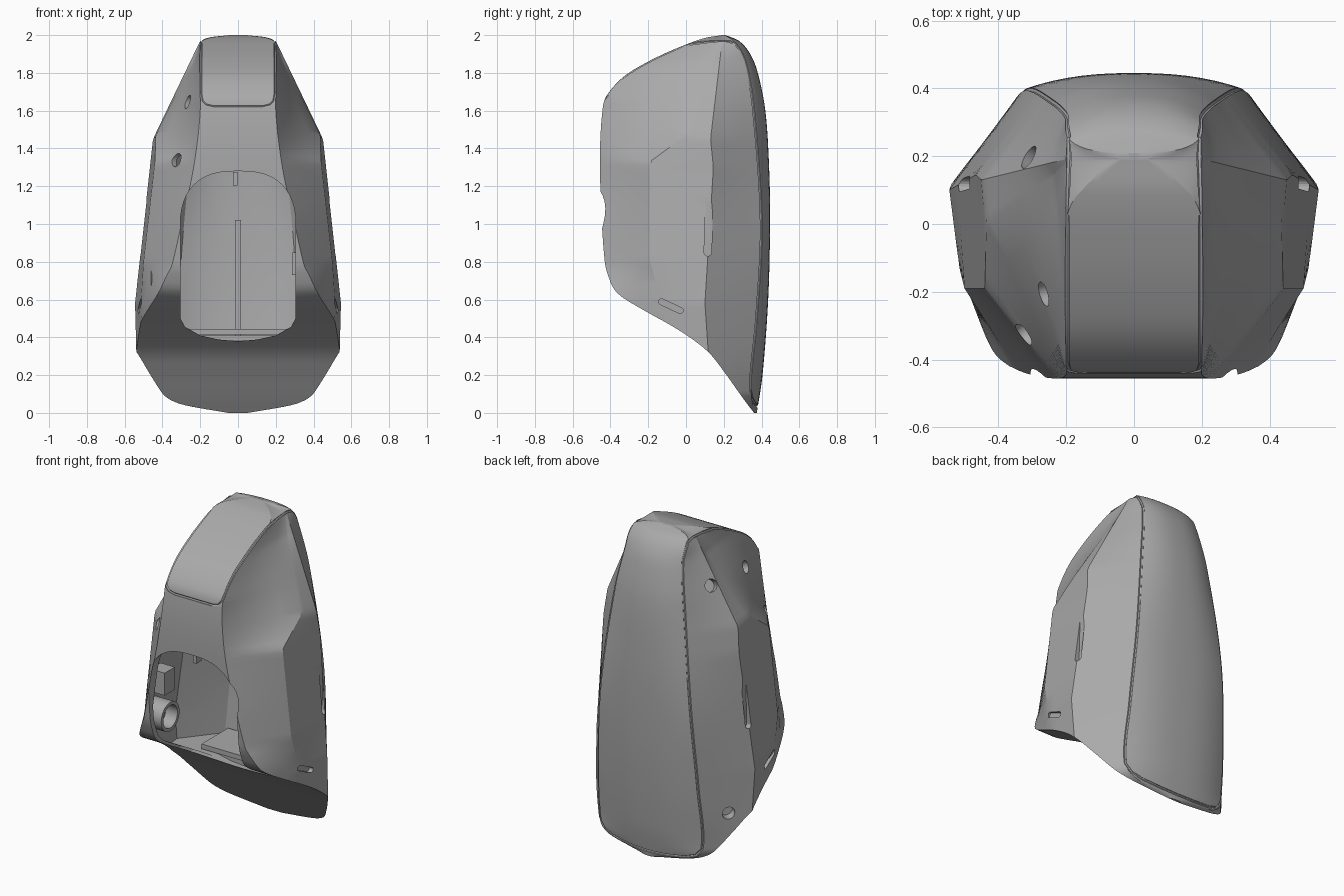
import bpy, bmesh, math
from mathutils import Vector

if "Cube" in bpy.data.objects:
    bpy.data.objects.remove(bpy.data.objects["Cube"], do_unlink=True)

grey = bpy.data.materials.new("mid_grey")
grey.use_nodes = True
GREY = (0.4, 0.4, 0.4, 1)
grey.diffuse_color = GREY
grey.node_tree.nodes["Principled BSDF"].inputs["Base Color"].default_value = GREY


def curve(*knots, smooth=True):
    """Interpolator through (z, value) knots."""
    def slope(i):
        a, b = knots[max(i - 1, 0)], knots[min(i + 1, len(knots) - 1)]
        return (b[1] - a[1]) / (b[0] - a[0])

    def f(z):
        i = max(j for j in range(len(knots) - 1) if knots[j][0] <= z or j == 0)
        (z0, v0), (z1, v1) = knots[i], knots[i + 1]
        h = z1 - z0
        t = min(max((z - z0) / h, 0), 1)
        if not smooth:
            return v0 + (v1 - v0) * t
        s = t * t * (3 - 2 * t)
        return (v0 + (v1 - v0) * s + h * slope(i) * t * (1 - t) ** 2
                - h * slope(i + 1) * t * t * (1 - t))
    return f


# Profiles by height: front and back outline, panel corner, side ridges
front_y = curve((0, .36), (.08, .3), (.22, .2), (.32, .12), (.4, .02), (.475, -.1), (.53, -.2),
                (.63, -.36), (.72, -.41), (.8, -.43), (1.1, -.45), (1.4, -.455), (1.62, -.44),
                (1.68, -.42), (1.78, -.33), (1.86, -.2), (1.93, -.05), (1.985, .1), (2, .19))
back_y = curve((0, .375), (.2, .405), (.6, .435), (1, .445), (1.3, .44), (1.6, .42),
               (1.8, .38), (1.9, .34), (1.97, .28), (2, .21))
panel_y = curve((0, .36), (.1, .345), (.2, .345), (.5, .375), (1, .4), (1.6, .36),
                (1.8, .33), (1.9, .3), (1.97, .25), (2, .205))
panel_x = curve((0, .05), (.05, .28), (.12, .35), (.5, .345), (1, .31), (1.6, .24),
                (1.85, .2), (1.97, .19), (1.99, .14), (2, .04))
rear_x = curve((0, .53), (.58, .545), (1.45, .45), (1.7, .33), (1.97, .2), (2, .05), smooth=False)
rear_y = curve((0, .14), (.58, .1), (1.3, .145), (1.45, .13), (2, .195), smooth=False)
fore_x = curve((0, .5), (.58, .515), (.8, .5), (1.33, .44), (1.47, .435), (1.7, .32),
               (1.86, .235), (1.97, .198), (2, .045), smooth=False)
fore_y = curve((0, -.1), (.58, -.13), (.8, -.19), (1.33, -.19), (1.47, 0), (2, .192), smooth=False)
ridge_x = curve((0, .4), (.6, .4), (.8, .345), (1, .3), (1.3, .235), (1.6, .2), (1.95, .2),
                (1.975, .18), (1.99, .13), (2, .04))


def section(z, d):
    """Half outline from back centre to front centre, moved in by d."""
    yf, yb, px, py = front_y(z) + d, back_y(z) - d, panel_x(z), panel_y(z) - d
    corners = [(0, yb)]
    corners += [(px * i / 8, yb - (yb - py) * (i / 8) ** 2.5) for i in range(1, 9)]
    for end in ((rear_x(z), rear_y(z)), (fore_x(z), fore_y(z)),
                (ridge_x(z), yf if z > .75 else -.43)):
        a = corners[-1]
        corners += [(a[0] + (end[0] - a[0]) * i / 4, a[1] + (end[1] - a[1]) * i / 4)
                    for i in range(1, 5)]
    out = []
    for i, p in enumerate(corners):
        if p[1] < yf and i:
            a = out[-1]
            t = 0 if a[1] - p[1] < 1e-6 else max(0, (a[1] - yf) / (a[1] - p[1]))
            p = (a[0] + (p[0] - a[0]) * t, yf)
        out.append(p)
    last = out[-1][0]
    out += [(last * (1 - i / 6), yf) for i in range(1, 7)]
    k = 1 - d / .45
    return [(x * k, y) for x, y in out]


def finish(name, bm, angle=20):
    bmesh.ops.recalc_face_normals(bm, faces=bm.faces)
    mesh = bpy.data.meshes.new(name)
    bm.to_mesh(mesh)
    bm.free()
    mesh.materials.append(grey)
    ob = bpy.data.objects.new(name, mesh)
    bpy.context.scene.collection.objects.link(ob)
    return ob


def loft(name, heights, d=0):
    bm = bmesh.new()
    rings = []
    for z in heights:
        half = section(z, d)
        ring = half + [(-x, y) for x, y in half[-2:0:-1]]
        rings.append([bm.verts.new((x, y, z)) for x, y in ring])
    n = len(rings[0])
    for a, b in zip(rings, rings[1:]):
        for i in range(n):
            j = (i + 1) % n
            bm.faces.new((a[i], a[j], b[j], b[i]))
    bm.faces.new(rings[0])
    bm.faces.new(rings[-1])
    bmesh.ops.remove_doubles(bm, verts=bm.verts, dist=1e-4)
    bmesh.ops.dissolve_degenerate(bm, edges=bm.edges, dist=1e-5)
    bmesh.ops.triangulate(bm, faces=[f for f in bm.faces if len(f.verts) > 3])
    return finish(name, bm)


def prism(name, outline, axis, start, depth):
    """Extrude a flat outline along y or x."""
    bm = bmesh.new()
    put = (lambda u, v: (u, start, v)) if axis == "y" else (lambda u, v: (start, u, v))
    face = bm.faces.new([bm.verts.new(put(u, v)) for u, v in outline])
    geo = bmesh.ops.extrude_face_region(bm, geom=[face])["geom"]
    move = Vector((0, depth, 0)) if axis == "y" else Vector((depth, 0, 0))
    bmesh.ops.translate(bm, vec=move, verts=[g for g in geo if isinstance(g, bmesh.types.BMVert)])
    return finish(name, bm)


def box(name, centre, size):
    x, y, z = centre
    w, h = size[0] / 2, size[2] / 2
    return prism(name, [(x - w, z - h), (x + w, z - h), (x + w, z + h), (x - w, z + h)],
                 "y", y - size[1] / 2, size[1])


def rod(name, centre, direction, radius, length):
    bm = bmesh.new()
    bmesh.ops.create_cone(bm, cap_ends=True, segments=32, radius1=radius, radius2=radius, depth=length)
    rot = Vector(direction).to_track_quat("Z", "Y").to_matrix()
    bmesh.ops.rotate(bm, verts=bm.verts, matrix=rot)
    bmesh.ops.translate(bm, verts=bm.verts, vec=centre)
    return finish(name, bm)


def slot_outline(y, z, length, width, tilt):
    pts = []
    for i in range(16):
        a = 2 * math.pi * (i + .5) / 16
        u = math.copysign(length / 2 - width / 2, math.cos(a)) + math.cos(a) * width / 2
        v = math.sin(a) * width / 2
        pts.append((y + u * math.cos(tilt) - v * math.sin(tilt), z + u * math.sin(tilt) + v * math.cos(tilt)))
    return pts


def cut(target, cutter):
    cutter.hide_render = True
    mod = target.modifiers.new("cut", "BOOLEAN")
    mod.operation, mod.solver, mod.object = "DIFFERENCE", "EXACT", cutter
    bpy.context.view_layer.objects.active = target
    bpy.ops.object.modifier_apply(modifier=mod.name)
    bpy.data.objects.remove(cutter, do_unlink=True)


# Outer housing, with rows crowded towards both ends
rows = [1 - math.cos(math.pi * i / 110) for i in range(111)]
housing = loft("housing", rows)

# Hollow inside and front opening
cut(housing, loft("cavity", [.41 + 1.09 * i / 40 for i in range(41)], .035))
arch = [(.305 * math.copysign(abs(math.cos(a)) ** .75, math.cos(a)), 1 + .28 * math.sin(a) ** .9)
        for a in [math.pi * i / 24 for i in range(25)]]
sill = [(-.305, .5), (-.28, .455), (-.2, .41), (-.1, .388), (0, .38),
        (.1, .388), (.2, .41), (.28, .455), (.305, .5)]
cut(housing, prism("opening", arch + sill, "y", -.6, .68))

# Screw holes on the right side
for spot, direction in (((-.275, -.21, 1.65), (-.9, -.3, .4)), ((-.33, -.33, 1.34), (-.78, -.6, .2)),
                        ((-.315, .2, 1.7), (-.75, .5, .45)), ((-.455, .23, .33), (-.76, .65, 0))):
    cut(housing, rod("screw_hole", spot, direction, .037, .12))

# Recessed slots on both sides
for s in (-1, 1):
    cut(housing, prism("grip_slot", slot_outline(.12, .995, .33, .04, math.radians(88)), "x", s * .485, s * .1))
    cut(housing, prism("lower_slot", slot_outline(-.08, .565, .14, .032, math.radians(-25)), "x", s * .5, s * .1))

# Groove around the panel that wraps over the top
right = [(0, front_y(1.62), 1.62), (.13, front_y(1.62), 1.62), (.17, front_y(1.63), 1.63), (.19, front_y(1.65), 1.65)]
right += [(.198, front_y(z), z) for z in [1.69 + .26 * i / 16 for i in range(17)]]
right += [(.195, .12, 1.967), (.192, .2, 1.971)]
right += [(panel_x(z), panel_y(z), z) for z in [1.96 - 1.84 * i / 40 for i in range(41)]]
right += [(.31, .352, .075), (.24, .365, .052), (.12, .375, .038), (0, .38, .033)]
path = right + [(-x, y, z) for x, y, z in right[-2:0:-1]]
data = bpy.data.curves.new("groove", "CURVE")
data.dimensions, data.bevel_depth, data.bevel_resolution = "3D", .008, 1
line = data.splines.new("POLY")
line.points.add(len(path) - 1)
line.use_cyclic_u = True
for p, co in zip(line.points, path):
    p.co = (*co, 1)
tube = bpy.data.objects.new("groove_curve", data)
bpy.context.scene.collection.objects.link(tube)
bpy.context.view_layer.update()
mesh = bpy.data.meshes.new_from_object(tube.evaluated_get(bpy.context.evaluated_depsgraph_get()))
mesh.materials.clear()
mesh.materials.append(grey)
groove = bpy.data.objects.new("groove", mesh)
bpy.context.scene.collection.objects.link(groove)
bpy.data.objects.remove(tube, do_unlink=True)
cut(housing, groove)

# Fittings inside the opening
box("centre_rib", (0, .25, .71), (.03, .32, .62))
box("floor_plate", (0, .2, .43), (.6, .26, .03))
box("top_tab", (-.015, -.38, 1.24), (.025, .05, .07))
box("side_tab", (.31, -.3, .79), (.05, .04, .12))
box("wall_bracket", (-.38, -.2, .93), (.1, .1, .14))
boss = rod("screw_boss", (-.4, -.18, .7), (1, 0, 0), .09, .12)
cut(boss, rod("boss_hole", (-.35, -.18, .7), (1, 0, 0), .07, .14))

# Smooth shading with crisp ridges
for ob in (housing, boss):
    bpy.ops.object.select_all(action="DESELECT")
    ob.select_set(True)
    bpy.context.view_layer.objects.active = ob
    bpy.ops.object.shade_smooth_by_angle(angle=math.radians(20))
